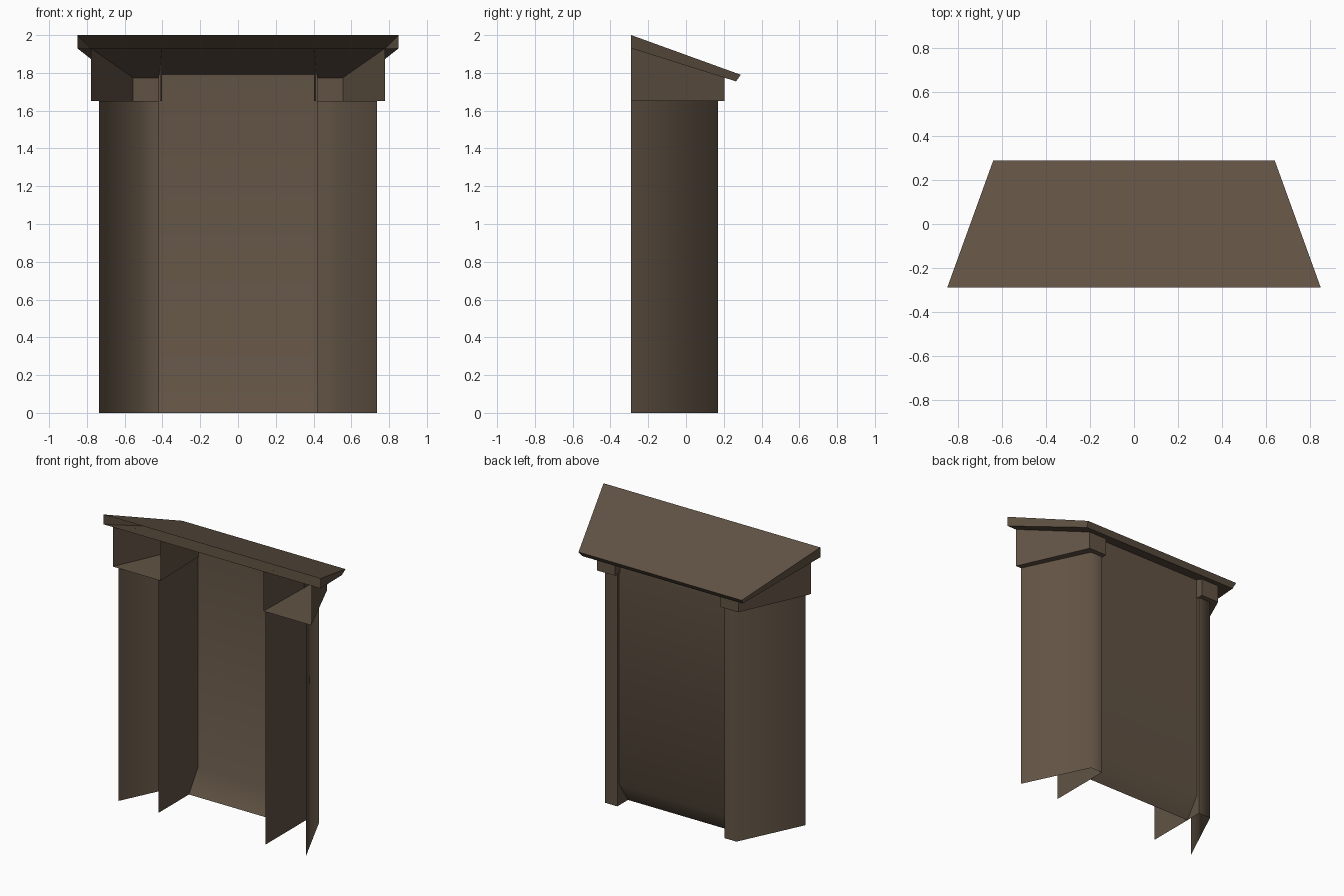
import bpy, bmesh, math

if "Cube" in bpy.data.objects:
    bpy.data.objects.remove(bpy.data.objects["Cube"])

FRONT = -0.29            # open front plane
stone = bpy.data.materials.new("dark_brown_stone")
stone.diffuse_color = (0.12, 0.086, 0.058, 1)
stone.use_nodes = True
stone.node_tree.nodes["Principled BSDF"].inputs["Base Color"].default_value = stone.diffuse_color


def under_roof(y):
    """Height of the roof underside at depth y."""
    return 1.93 - 0.315 * (y - FRONT)


def make(name, verts, faces, mirror=False, smooth=None):
    me = bpy.data.meshes.new(name)
    me.from_pydata(verts, [], faces)
    me.materials.append(stone)
    ob = bpy.data.objects.new(name, me)
    bpy.context.collection.objects.link(ob)
    if mirror:
        mod = ob.modifiers.new("mirror", 'MIRROR')
        mod.use_axis[0] = True
        mod.use_mirror_merge = False
    if smooth:
        bpy.ops.object.select_all(action='DESELECT')
        ob.select_set(True)
        bpy.context.view_layer.objects.active = ob
        bpy.ops.object.shade_smooth_by_angle(angle=math.radians(smooth))
    return ob


def upright_shell(name, plan, z0, top, floor=False, smooth=None):
    """Open shell: walls along a plan path, optional floor, mirrored in x."""
    n = len(plan)
    verts = [(x, y, z0) for x, y in plan] + [(x, y, top(y)) for x, y in plan]
    faces = [(i + 1, i, n + i, n + i + 1) for i in range(n - 1)]
    if floor:
        faces.append(tuple(range(n)))
    return make(name, verts, faces, True, smooth)


# Side piers, open at the front and bottom
upright_shell("side_pier",
              [(-0.735, FRONT), (-0.515, 0.17), (-0.42, 0.17), (-0.42, FRONT)],
              0, lambda y: 1.65, smooth=70)

# Pier caps reaching up to the roof
upright_shell("pier_cap",
              [(-0.778, FRONT), (-0.555, 0.205), (-0.415, 0.205), (-0.403, FRONT)],
              1.65, under_roof, floor=True)

# Recessed panel between the piers, with a flared foot
profile = [(0.05, 0), (0.15, 0.15), (0.15, under_roof(0.15))]
make("recessed_panel",
     [(x, y, z) for y, z in profile for x in (0.42, -0.42)],
     [(0, 1, 3, 2), (2, 3, 5, 4)], smooth=60)

# Sloping roof slab, open at the front
top = [(-0.85, FRONT, 2.0), (0.85, FRONT, 2.0), (0.64, 0.29, 1.79), (-0.64, 0.29, 1.79)]
low = [(-0.85, FRONT, 1.93), (0.85, FRONT, 1.93), (0.63, 0.265, 1.755), (-0.63, 0.265, 1.755)]
make("roof_slab", top + low,
     [(0, 1, 2, 3), (7, 6, 5, 4)] + [(i, 4 + i, 4 + (i + 1) % 4, (i + 1) % 4) for i in (1, 2, 3)])
